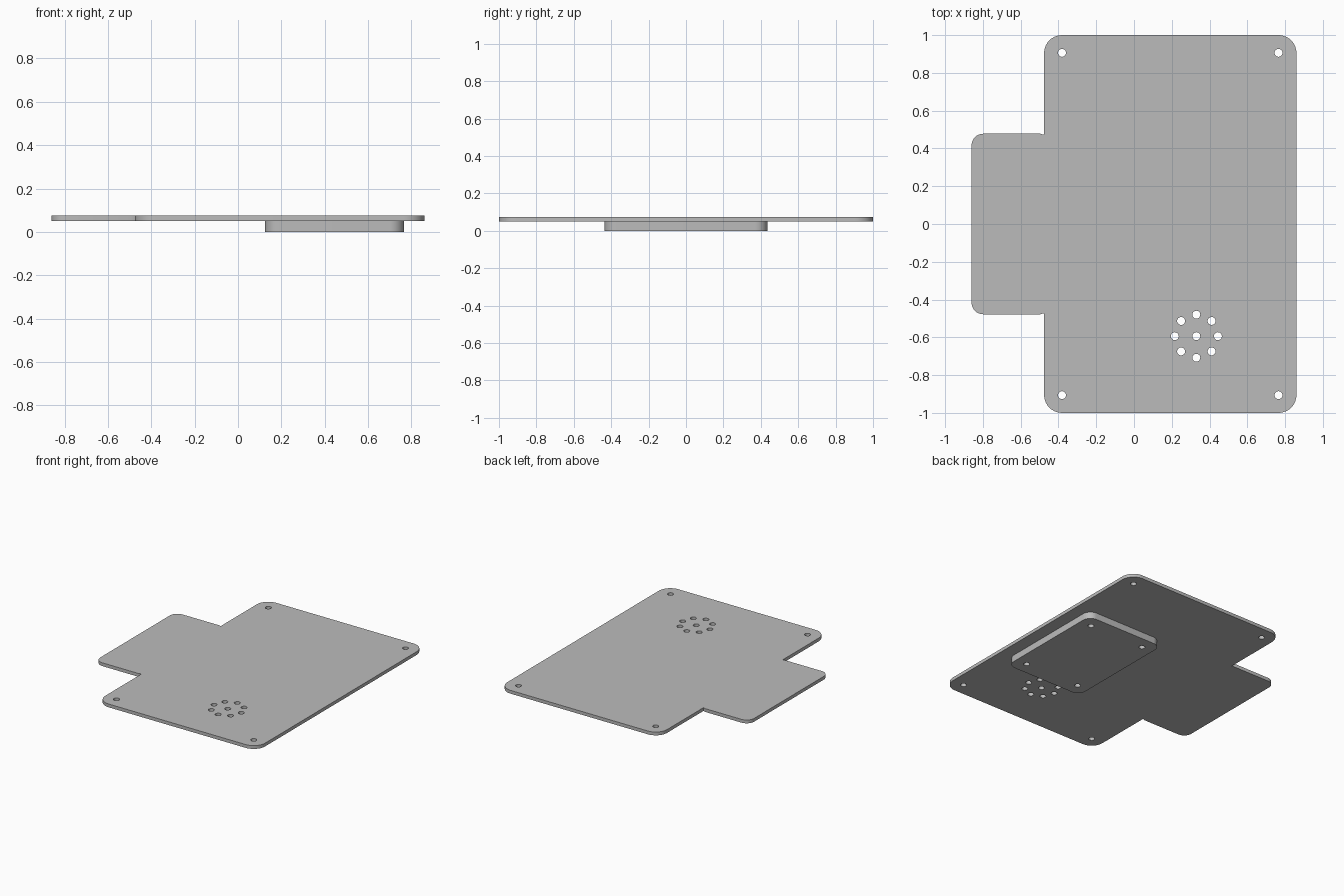
import bpy, bmesh
from math import sin, cos, pi, radians

cube = bpy.data.objects.get("Cube")
if cube:
    bpy.data.objects.remove(cube, do_unlink=True)

grey = bpy.data.materials.new("plain grey")
grey.use_nodes = True
colour = (0.5, 0.5, 0.5, 1)
grey.diffuse_color = colour
grey.node_tree.nodes["Principled BSDF"].inputs["Base Color"].default_value = colour


def arc(cx, cy, r, start, sweep=90, steps=10):
    """Points along a circular arc, counter-clockwise from start degrees."""
    return [(cx + r * cos(radians(start + sweep * i / steps)),
             cy + r * sin(radians(start + sweep * i / steps))) for i in range(steps + 1)]


def circle(cx, cy, r=0.021):
    return arc(cx, cy, r, 0, 360, 24)[:-1]


def panel(name, outline, holes, bottom, top):
    """Flat sheet with holes, thickened upward."""
    bm = bmesh.new()
    for loop in [outline] + holes:
        verts = [bm.verts.new((x, y, bottom)) for x, y in loop]
        for a, b in zip(verts, verts[1:] + verts[:1]):
            bm.edges.new((a, b))
    bmesh.ops.triangle_fill(bm, use_beauty=True, edges=bm.edges[:], normal=(0, 0, 1))
    ext = bmesh.ops.extrude_face_region(bm, geom=bm.faces[:], use_keep_orig=True)
    raised = [g for g in ext["geom"] if isinstance(g, bmesh.types.BMVert)]
    bmesh.ops.translate(bm, verts=raised, vec=(0, 0, top - bottom))
    bmesh.ops.recalc_face_normals(bm, faces=bm.faces[:])
    mesh = bpy.data.meshes.new(name)
    bm.to_mesh(mesh)
    bm.free()
    mesh.materials.append(grey)
    obj = bpy.data.objects.new(name, mesh)
    bpy.context.collection.objects.link(obj)
    bpy.ops.object.select_all(action="DESELECT")
    obj.select_set(True)
    bpy.context.view_layer.objects.active = obj
    bpy.ops.object.shade_smooth_by_angle(angle=radians(35))
    return obj


# Cover plate outline: rounded rectangle with a rounded side tab
left, right, tab_end, tab_y = -0.476, 0.86, -0.86, 0.478
R, r = 0.095, 0.062
outline = (arc(right - R, -1 + R, R, -90) + arc(right - R, 1 - R, R, 0)
           + arc(left + R, 1 - R, R, 90)
           + [(left, tab_y - 0.006), (left - 0.02, tab_y)]
           + arc(tab_end + r, tab_y - r, r, 90) + arc(tab_end + r, -tab_y + r, r, 180)
           + [(left - 0.02, -tab_y), (left, -tab_y + 0.006)]
           + arc(left + R, -1 + R, R, 180))

# Corner screw holes and the ring of sound holes
holes = [circle(x, y) for x in (left + R, right - R) for y in (-0.906, 0.906)]
sx, sy, ring = 0.33, -0.594, 0.114
holes.append(circle(sx, sy))
holes += [circle(sx + ring * cos(k * pi / 4), sy + ring * sin(k * pi / 4)) for k in range(8)]
panel("cover_plate", outline, holes, 0.05, 0.075)

# Raised pad on the underside, with four blind screw holes
px, hx, hy, pr = 0.445, 0.32, 0.435, 0.065
pad = (arc(px + hx - pr, -hy + pr, pr, -90) + arc(px + hx - pr, hy - pr, pr, 0)
       + arc(px - hx + pr, hy - pr, pr, 90) + arc(px - hx + pr, -hy + pr, pr, 180))
pad_holes = [circle(px + i * 0.228, j * 0.343) for i in (-1, 1) for j in (-1, 1)]
panel("underside_pad", pad, pad_holes, 0, 0.05)
